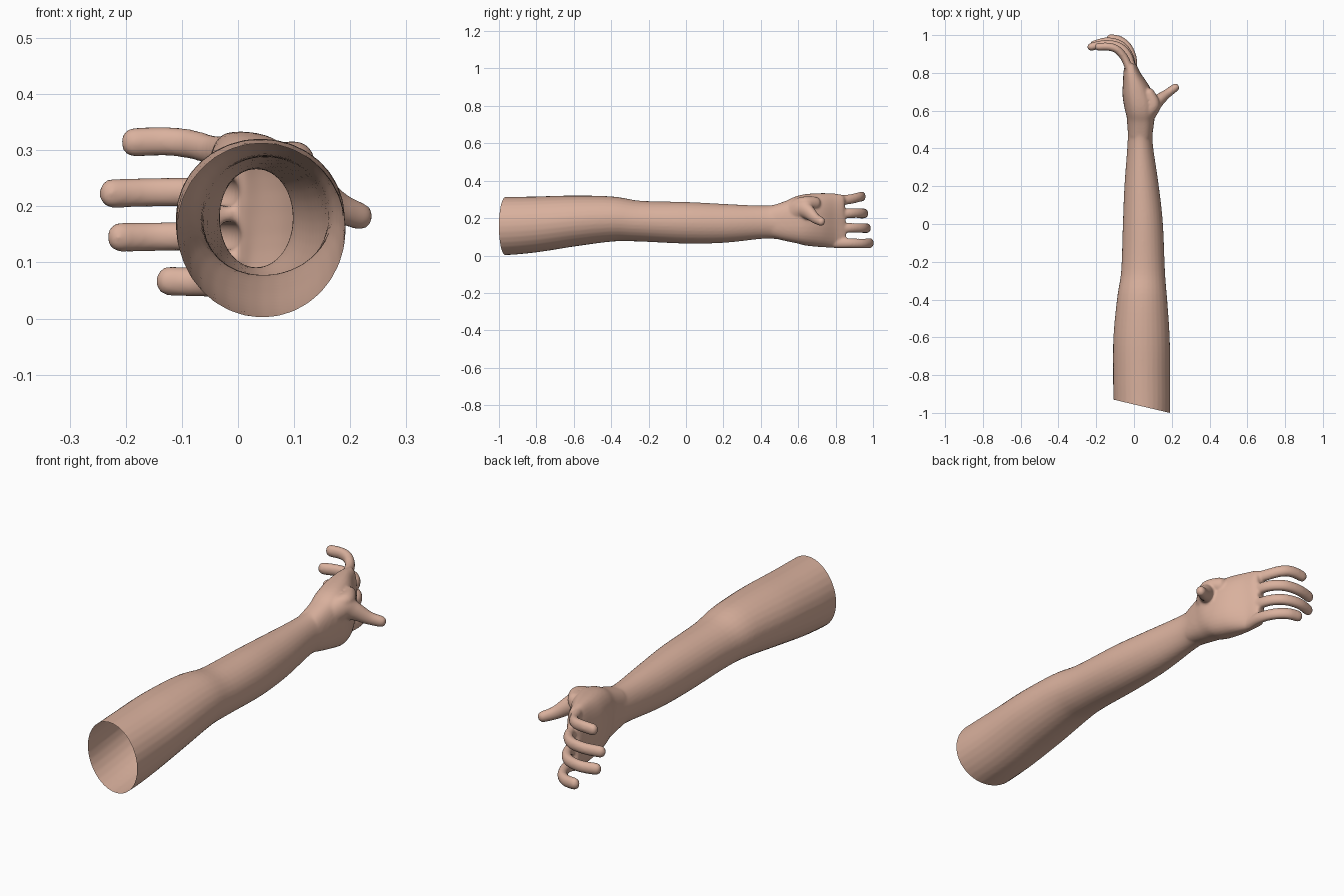
import bpy, bmesh, math
from mathutils import Vector

cube = bpy.data.objects.get("Cube")
if cube:
    bpy.data.objects.remove(cube)

skin = bpy.data.materials.new("skin")
skin.use_nodes = True
skin.diffuse_color = (0.70, 0.44, 0.34, 1)
skin.node_tree.nodes["Principled BSDF"].inputs["Base Color"].default_value = skin.diffuse_color

SIDES = 32
bm = bmesh.new()


def spline(points, steps=6):
    """Smooth curve through points of any dimension."""
    p = [points[0]] + list(points) + [points[-1]]
    out = []
    for a, b, c, d in zip(p, p[1:], p[2:], p[3:]):
        for i in range(steps):
            t = i / steps
            out.append([0.5 * (2 * w + (y - v) * t + (2 * v - 5 * w + 4 * y - z) * t * t
                               + (3 * w - v - 3 * y + z) * t ** 3)
                        for v, w, y, z in zip(a, b, c, d)])
    return out + [list(points[-1])]


def tube(points, square=1.0, round_end=False):
    """Closed loft through (x, y, z, half width, half height) sections."""
    sections = spline(points)
    centres = [Vector(s[:3]) for s in sections]
    last = len(sections) - 1
    rings = []
    for i, s in enumerate(sections):
        along = (centres[min(i + 1, last)] - centres[max(i - 1, 0)]).normalized()
        rings.append((centres[i], along, s[3], s[4]))
    if round_end:
        c, along, w, h = rings[-1]
        for deg in (30, 55, 75):
            a = math.radians(deg)
            rings.append((c + along * w * math.sin(a), along, w * math.cos(a), h * math.cos(a)))
    loops = []
    for c, along, w, h in rings:
        side = along.cross(Vector((0, 0, 1))).normalized()
        up = side.cross(along)
        loop = []
        for k in range(SIDES):
            a = math.tau * k / SIDES
            u = math.copysign(abs(math.cos(a)) ** square, math.cos(a))
            v = math.copysign(abs(math.sin(a)) ** square, math.sin(a))
            loop.append(bm.verts.new(c + side * w * u + up * h * v))
        loops.append(loop)
    for a, b in zip(loops, loops[1:]):
        for k in range(SIDES):
            n = (k + 1) % SIDES
            bm.faces.new((a[k], a[n], b[n], b[k]))
    bm.faces.new(loops[0][::-1])
    bm.faces.new(loops[-1])


# Upper arm, elbow, forearm and wrist
tube([(0.04, -1.1, 0.155, 0.148, 0.157), (0.042, -0.95, 0.158, 0.15, 0.155),
      (0.04, -0.8, 0.167, 0.151, 0.149), (0.04, -0.6, 0.185, 0.149, 0.136),
      (0.043, -0.4, 0.195, 0.133, 0.121), (0.048, -0.25, 0.184, 0.116, 0.109),
      (0.047, 0, 0.175, 0.106, 0.111), (0.04, 0.2, 0.172, 0.091, 0.104),
      (0.033, 0.4, 0.178, 0.069, 0.089), (0.033, 0.48, 0.18, 0.066, 0.092),
      (0.035, 0.56, 0.185, 0.074, 0.108)])

# Palm, flattening towards the knuckles
tube([(0.033, 0.46, 0.18, 0.062, 0.086), (0.036, 0.55, 0.184, 0.072, 0.112),
      (0.033, 0.62, 0.19, 0.083, 0.134), (0.013, 0.7, 0.19, 0.076, 0.143),
      (-0.009, 0.78, 0.187, 0.05, 0.145), (-0.018, 0.83, 0.182, 0.034, 0.141),
      (-0.022, 0.85, 0.182, 0.024, 0.137)], square=0.8)

# Thumb and the mound at its root
tube([(0.05, 0.54, 0.21, 0.04, 0.05), (0.088, 0.61, 0.25, 0.045, 0.058),
      (0.125, 0.65, 0.235, 0.034, 0.042), (0.175, 0.69, 0.2, 0.024, 0.029),
      (0.218, 0.722, 0.182, 0.022, 0.024)], round_end=True)
tube([(0.06, 0.58, 0.27, 0.03, 0.03), (0.1, 0.63, 0.283, 0.036, 0.032),
      (0.08, 0.69, 0.28, 0.03, 0.035)], round_end=True)

# Four fingers: (x, y, z) paths curling to one side
fingers = [
    [(-0.015, 0.79, 0.295), (-0.045, 0.87, 0.3), (-0.085, 0.92, 0.311),
     (-0.13, 0.938, 0.316), (-0.187, 0.938, 0.314)],
    [(-0.01, 0.79, 0.22), (-0.025, 0.88, 0.226), (-0.075, 0.938, 0.226),
     (-0.15, 0.953, 0.225), (-0.226, 0.938, 0.223)],
    [(-0.01, 0.79, 0.146), (-0.02, 0.88, 0.148), (-0.065, 0.945, 0.147),
     (-0.14, 0.967, 0.146), (-0.212, 0.95, 0.145)],
    [(-0.005, 0.79, 0.07), (-0.005, 0.87, 0.066), (-0.03, 0.935, 0.064),
     (-0.075, 0.974, 0.065), (-0.125, 0.983, 0.067)],
]
for path in fingers:
    tube([(x, y, z, 0.021, 0.026 if i else 0.03) for i, (x, y, z) in enumerate(path)],
         round_end=True)

bmesh.ops.recalc_face_normals(bm, faces=bm.faces)
mesh = bpy.data.meshes.new("arm_and_hand")
bm.to_mesh(mesh)
bm.free()
arm = bpy.data.objects.new("arm_and_hand", mesh)
bpy.context.collection.objects.link(arm)
mesh.materials.append(skin)

# Blend all parts into one continuous skin
bpy.ops.object.select_all(action='DESELECT')
arm.select_set(True)
bpy.context.view_layer.objects.active = arm
remesh = arm.modifiers.new("blend", 'REMESH')
remesh.mode = 'VOXEL'
remesh.voxel_size = 0.006
smooth = arm.modifiers.new("soften", 'SMOOTH')
smooth.factor = 0.5
smooth.iterations = 6
for name in ("blend", "soften"):
    bpy.ops.object.modifier_apply(modifier=name)

# Cut the slanted open end of the upper arm
bm = bmesh.new()
bm.from_mesh(arm.data)
bmesh.ops.bisect_plane(bm, geom=bm.verts[:] + bm.edges[:] + bm.faces[:],
                       plane_co=(-0.107, -0.93, 0), plane_no=(0.07, 0.297, 0),
                       clear_inner=True)
for face in bm.faces:
    face.material_index = 0
    face.smooth = True
bm.to_mesh(arm.data)
bm.free()
if not arm.data.materials:
    arm.data.materials.append(skin)
